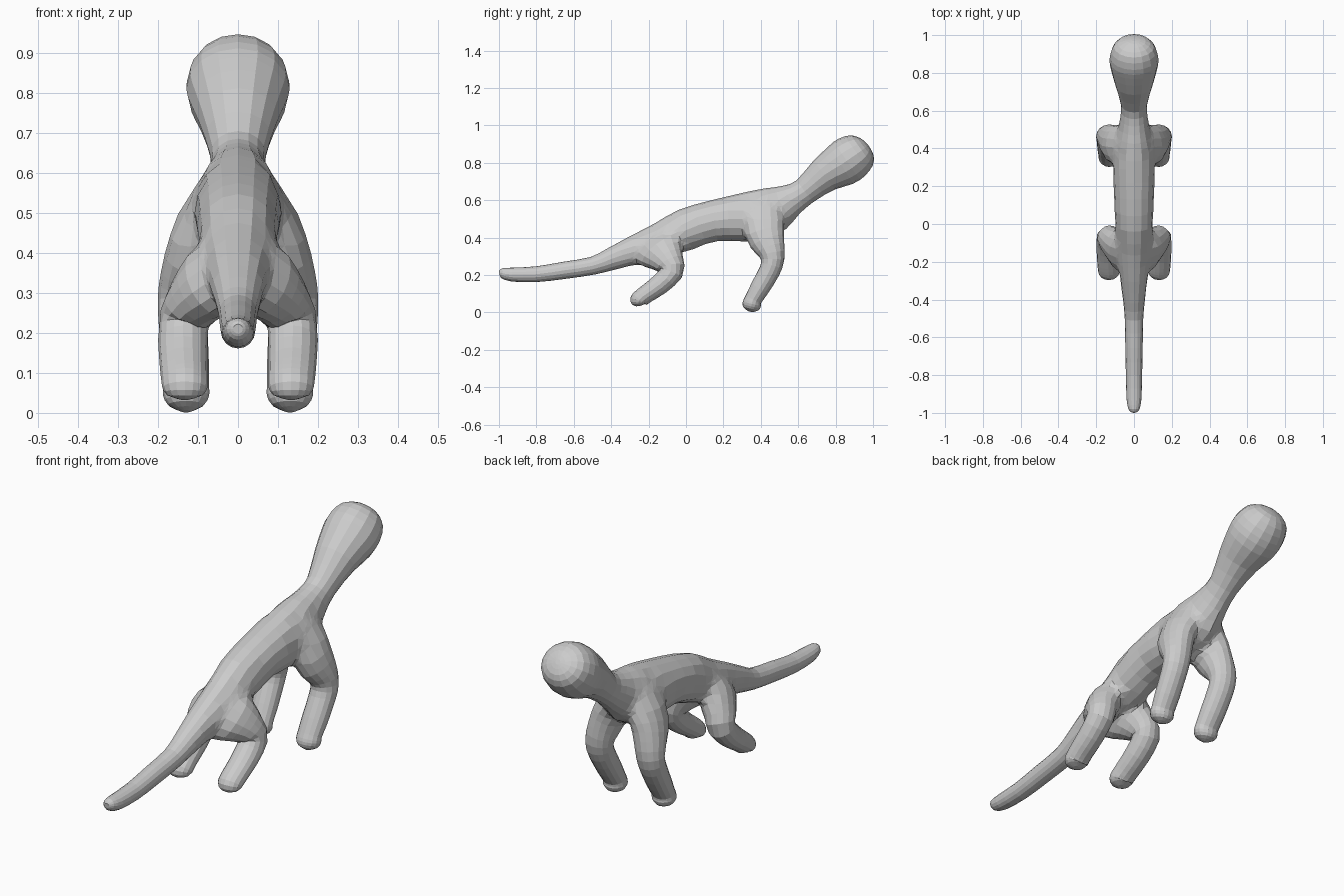
import bpy, bmesh, math
from mathutils import Vector

if "Cube" in bpy.data.objects:
    bpy.data.objects.remove(bpy.data.objects["Cube"])

SIDES = 16


def spline(a, b, c, d, t):
    # Catmull-Rom between b and c
    return tuple(0.5 * (2*q + (r-p)*t + (2*p-5*q+4*r-s)*t*t + (3*q-p-3*r+s)*t**3)
                 for p, q, r, s in zip(a, b, c, d))


def loft(name, keys, sides=SIDES):
    """Tube through keys (x, y, z, half width, half depth)."""
    path = []
    for i in range(len(keys) - 1):
        a, d = keys[max(i-1, 0)], keys[min(i+2, len(keys)-1)]
        path += [keys[i], spline(a, keys[i], keys[i+1], d, 0.5)]
    path.append(keys[-1])
    bm = bmesh.new()
    rings = []
    for i, (x, y, z, w, h) in enumerate(path):
        t = (Vector(path[min(i+1, len(path)-1)][:3]) - Vector(path[max(i-1, 0)][:3])).normalized()
        s = Vector((1, 0, 0))
        s = (s - t * s.dot(t)).normalized()
        n = s.cross(t)
        rings.append([bm.verts.new(Vector((x, y, z)) + s*w*math.cos(k*math.tau/sides)
                                   + n*h*math.sin(k*math.tau/sides)) for k in range(sides)])
    for r0, r1 in zip(rings, rings[1:]):
        for k in range(sides):
            j = (k + 1) % sides
            bm.faces.new((r0[k], r0[j], r1[j], r1[k]))
    bm.faces.new(rings[0])
    bm.faces.new(rings[-1])
    bmesh.ops.recalc_face_normals(bm, faces=bm.faces)
    me = bpy.data.meshes.new(name)
    bm.to_mesh(me)
    bm.free()
    ob = bpy.data.objects.new(name, me)
    bpy.context.collection.objects.link(ob)
    return ob


# Tail, trunk, neck and head in one sweep: y, z, half width, half height
spine = [(-.998, .21, .012, .012), (-.983, .21, .028, .027), (-.93, .202, .039, .037),
         (-.8, .204, .043, .042), (-.65, .225, .046, .046), (-.5, .249, .049, .048),
         (-.4, .285, .058, .06), (-.28, .33, .075, .078), (-.13, .385, .09, .098),
         (0, .443, .1, .112), (.15, .49, .105, .11), (.3, .503, .112, .133),
         (.4, .52, .11, .137), (.48, .555, .092, .122), (.56, .6, .073, .088),
         (.635, .647, .07, .073), (.74, .735, .1, .096), (.83, .79, .125, .12),
         (.885, .828, .128, .122), (.94, .866, .107, .1), (.967, .887, .062, .057),
         (.975, .893, .012, .012)]
body = loft("body", [(0,) + s for s in spine])

# Legs, flared where they leave the body: x, y, z, half width, half depth
front = [(0, .405, .6, .06, .08), (.058, .41, .515, .074, .112), (.1, .42, .42, .074, .107),
         (.125, .45, .34, .069, .08), (.136, .463, .28, .065, .062), (.137, .445, .22, .061, .057),
         (.133, .395, .13, .06, .052), (.13, .36, .07, .057, .046),
         (.13, .352, .045, .058, .05), (.13, .346, .02, .045, .042), (.13, .342, .004, .012, .012)]
hind = [(0, -.16, .37, .06, .18), (.05, -.145, .345, .078, .145), (.09, -.115, .305, .075, .108),
        (.123, -.085, .258, .067, .078), (.137, -.077, .215, .063, .062),
        (.137, -.14, .15, .061, .055), (.135, -.21, .1, .059, .049),
        (.133, -.24, .077, .058, .048), (.133, -.252, .062, .056, .048),
        (.133, -.254, .044, .044, .036), (.133, -.253, .034, .012, .012)]

# Fuse the mirrored leg pairs into the body
for name, keys in (("front_leg", front), ("hind_leg", hind)):
    for side in (1, -1):
        leg = loft(name, [(k[0]*side,) + k[1:] for k in keys])
        mod = body.modifiers.new(name, 'BOOLEAN')
        mod.operation, mod.solver, mod.object = 'UNION', 'EXACT', leg
        bpy.context.view_layer.objects.active = body
        bpy.ops.object.modifier_apply(modifier=mod.name)
        bpy.data.objects.remove(leg)

# Soften the shoulder and hip seams
bm = bmesh.new()
bm.from_mesh(body.data)
bmesh.ops.remove_doubles(bm, verts=bm.verts, dist=.003)
bmesh.ops.triangulate(bm, faces=[f for f in bm.faces if len(f.verts) > 4])
seam = {v for e in bm.edges if len(e.link_faces) == 2 and not e.is_convex
        and e.calc_face_angle(0) > .3 and -.35 < e.verts[0].co.y < .56
        and e.verts[0].co.z > .22 for v in e.verts}
ring = seam | {e.other_vert(v) for v in seam for e in v.link_edges}
for _ in range(3):
    bmesh.ops.smooth_vert(bm, verts=list(ring), factor=.4, use_axis_x=True,
                          use_axis_y=True, use_axis_z=True)
bm.to_mesh(body.data)
bm.free()
